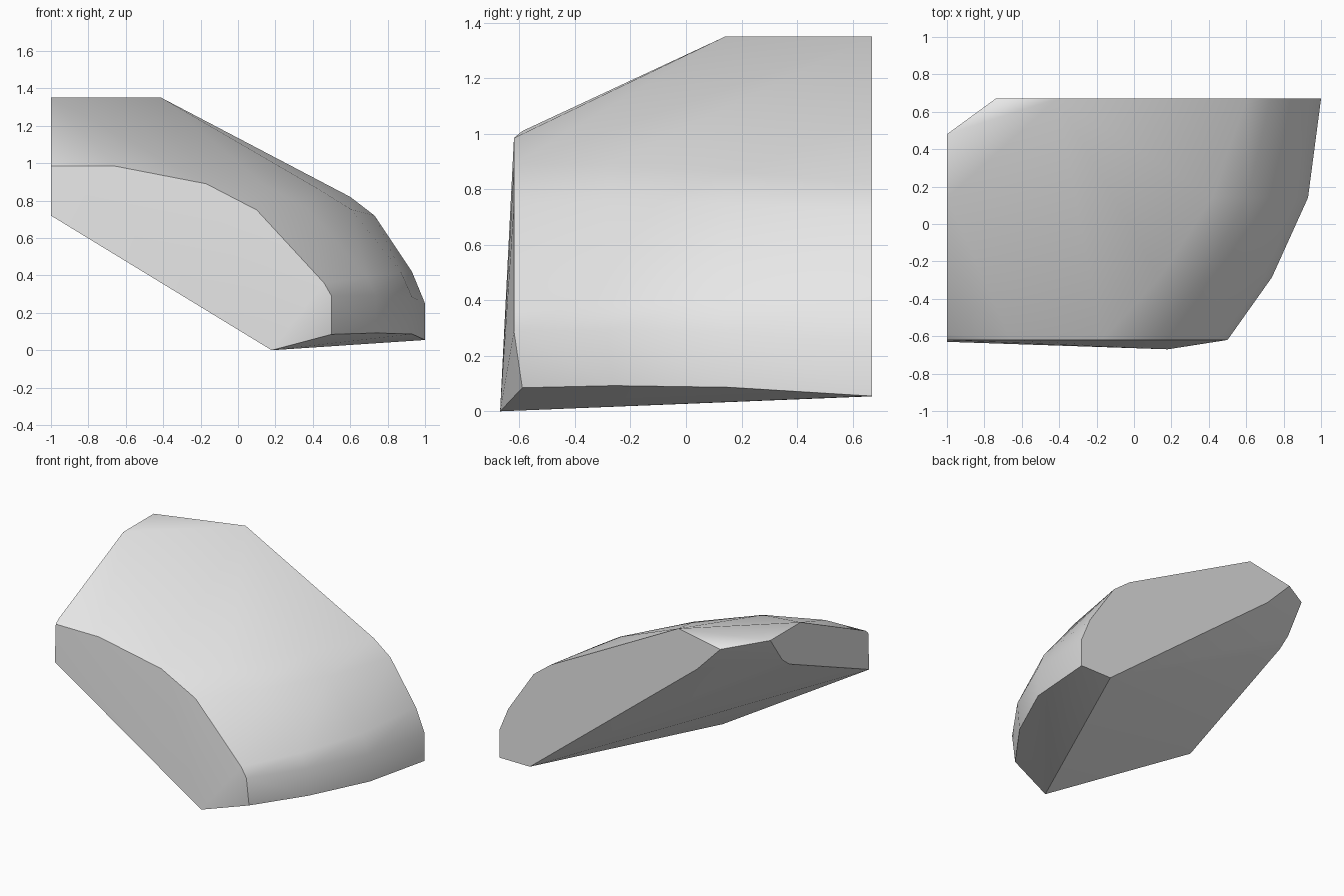
import bpy
import bmesh
import math
from mathutils import Vector

cube = bpy.data.objects.get("Cube")
if cube:
    bpy.data.objects.remove(cube, do_unlink=True)

FRONT_Y, BACK_Y, END_X = -0.62, 0.67, -1.0


def make_material(name, colour):
    mat = bpy.data.materials.new(name)
    mat.use_nodes = True
    mat.diffuse_color = colour
    for node in mat.node_tree.nodes:
        if node.type == 'BSDF_PRINCIPLED':
            node.inputs["Base Color"].default_value = colour
    return mat


def on_y(profile, y):
    """Place an (x, z) profile on a plane facing along y."""
    return [Vector((x, y, z)) for x, z in profile]


def on_x(profile, x):
    """Place a (y, z) profile on a plane facing along x."""
    return [Vector((x, y, z)) for y, z in profile]


def rail(start, end, bulge):
    """Points that bow outwards in x between two profile points."""
    points = []
    for t in (0.26, 0.59):
        p = start.lerp(end, t)
        p.x += bulge * 4 * t * (1 - t)
        p.z += 0.02 * 4 * t * (1 - t)
        points.append(p)
    return points


# Matching front and back outlines of the rounded shell
front = on_y([(-0.17, 0.89), (0.10, 0.75), (0.46, 0.36), (0.50, 0.29), (0.50, 0.085)], FRONT_Y)
front[-1].y = -0.59
back = on_y([(0.60, 0.82), (0.73, 0.72), (0.93, 0.42), (1.0, 0.25), (1.0, 0.055)], BACK_Y)

points = front + back
for a, b in zip(front, back):
    points += rail(a, b, 0.14)

# Flat cut at the end, from the lower front round to the top
points += on_x([(-0.63, 0.72), (FRONT_Y, 0.985), (-0.59, 1.01), (0.14, 1.35),
                (0.48, 1.35), (0.345, 1.16), (0.265, 1.10)], END_X)

# Remaining corners: front edge, keel tip, top and chamfered back corner
points += on_y([(-0.66, 0.985)], FRONT_Y)
points += on_y([(0.18, 0.0)], -BACK_Y)
points += on_y([(-0.41, 1.35), (-0.74, 1.29), (-0.556, 1.10), (0.76, 0.054)], BACK_Y)

# Skin the outlines into one closed shell
bm = bmesh.new()
for p in points:
    bm.verts.new(p)
hull = bmesh.ops.convex_hull(bm, input=bm.verts)
bmesh.ops.delete(bm, geom=[v for v in bm.verts if not v.link_faces], context='VERTS')
bmesh.ops.dissolve_limit(bm, angle_limit=math.radians(1), verts=bm.verts, edges=bm.edges)
bmesh.ops.recalc_face_normals(bm, faces=bm.faces)

mesh = bpy.data.meshes.new("stone_fragment")
bm.to_mesh(mesh)
bm.free()
mesh.materials.append(make_material("pale_grey", (0.8, 0.8, 0.8, 1.0)))

stone = bpy.data.objects.new("stone_fragment", mesh)
bpy.context.collection.objects.link(stone)
bpy.ops.object.select_all(action='DESELECT')
stone.select_set(True)
bpy.context.view_layer.objects.active = stone
bpy.ops.object.shade_smooth_by_angle(angle=math.radians(32))
